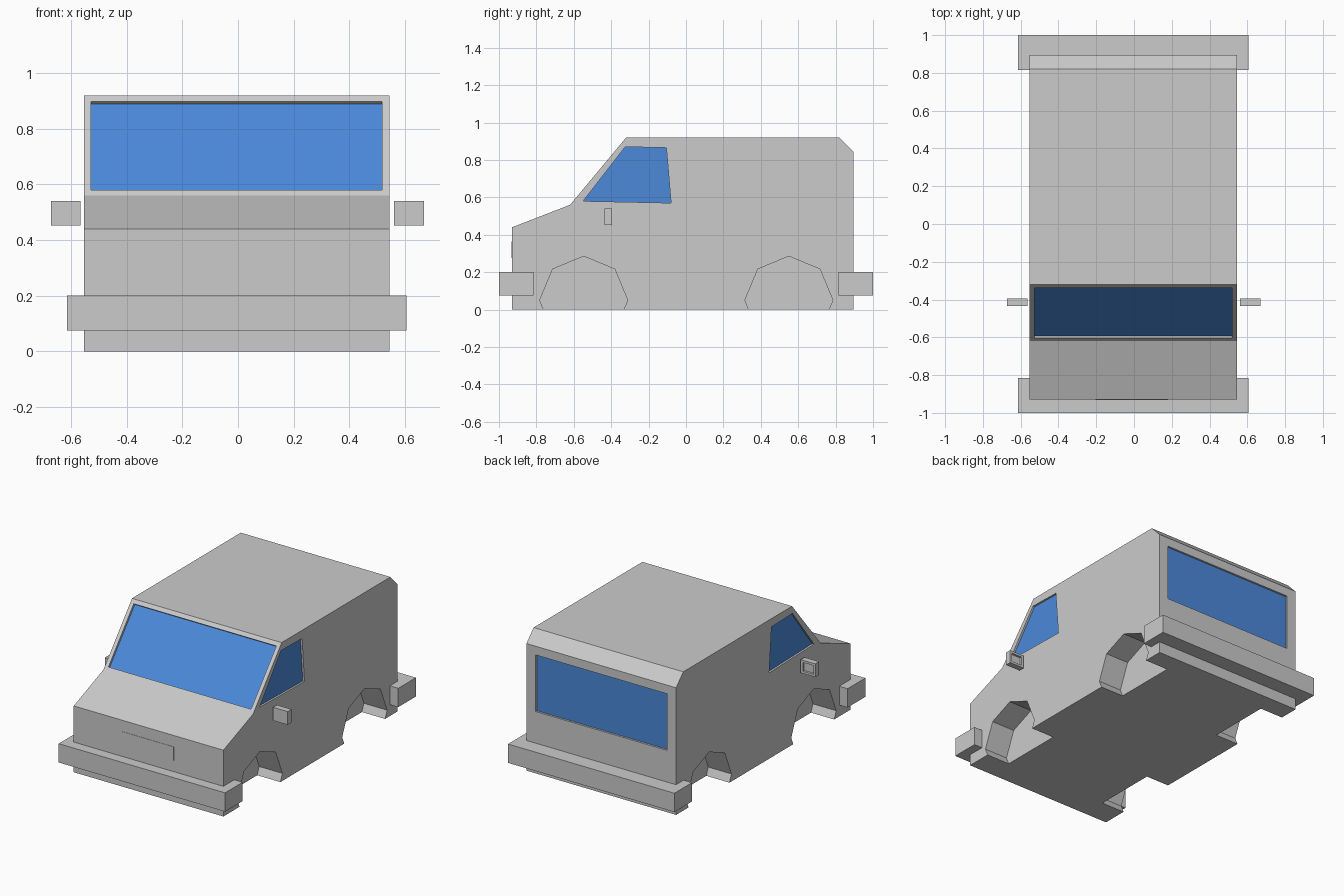
import bpy, bmesh, math
from mathutils import Vector

if "Cube" in bpy.data.objects:
    bpy.data.objects.remove(bpy.data.objects["Cube"])

CX, HW = -0.005, 0.549           # body centre line and half width

glass = bpy.data.materials.new("glass_blue")
glass.diffuse_color = (0.07, 0.25, 0.7, 1)
glass.use_nodes = True
glass.node_tree.nodes["Principled BSDF"].inputs["Base Color"].default_value = glass.diffuse_color


def prism(name, profile, x0, x1, mat=None):
    """Extrude a (y, z) profile along x."""
    bm = bmesh.new()
    face = bm.faces.new([bm.verts.new((x0, y, z)) for y, z in profile])
    ext = bmesh.ops.extrude_face_region(bm, geom=[face])
    bmesh.ops.translate(bm, vec=(x1 - x0, 0, 0),
                        verts=[v for v in ext["geom"] if isinstance(v, bmesh.types.BMVert)])
    bmesh.ops.recalc_face_normals(bm, faces=bm.faces)
    mesh = bpy.data.meshes.new(name)
    bm.to_mesh(mesh)
    bm.free()
    ob = bpy.data.objects.new(name, mesh)
    bpy.context.collection.objects.link(ob)
    if mat:
        mesh.materials.append(mat)
    return ob


def box(name, x, y, z, mat=None):
    return prism(name, [(y[0], z[0]), (y[1], z[0]), (y[1], z[1]), (y[0], z[1])], x[0], x[1], mat)


def cut(target, cutter):
    cutter.hide_render = True
    mod = target.modifiers.new("cut", "BOOLEAN")
    mod.operation, mod.solver, mod.object = "DIFFERENCE", "EXACT", cutter
    bpy.context.view_layer.objects.active = target
    bpy.ops.object.modifier_apply(modifier=mod.name)
    bpy.data.objects.remove(cutter)


def slab(a, b, normal, outer, inner):
    """Profile of a sheet along line a-b between two offsets on its normal."""
    a, b, n = Vector(a), Vector(b), Vector(normal).normalized()
    return [tuple(p) for p in (a + n * outer, b + n * outer, b + n * inner, a + n * inner)]


# Body shell
body = prism("body", [(-0.93, 0), (-0.93, 0.44), (-0.62, 0.56), (-0.32, 0.92),
                      (0.82, 0.92), (0.895, 0.843), (0.895, 0)], CX - HW, CX + HW)

# Wheel arches: octagonal pockets on both sides
for cy in (-0.547, 0.55):
    octagon = [(cy + 0.235 * math.cos(i * math.pi / 4),
                0.05 + 0.235 * math.sin(i * math.pi / 4)) for i in range(8)]
    for s in (-1, 1):
        cut(body, prism("arch_cutter", octagon, CX + s * (HW - 0.17), CX + s * (HW + 0.1)))

# Windscreen, recessed in the sloped front
low, high, slope_n = (-0.603, 0.58), (-0.338, 0.898), (-0.36, 0.30)
cut(body, prism("cutter", slab(low, high, slope_n, 0.05, -0.016), CX - 0.523, CX + 0.523))
prism("windscreen", slab(low, high, slope_n, -0.014, -0.022), CX - 0.523, CX + 0.523, glass)

# Side windows
side = [(-0.55, 0.58), (-0.325, 0.87), (-0.105, 0.865), (-0.08, 0.57)]
for s, label in ((-1, "left"), (1, "right")):
    cut(body, prism("cutter", side, CX + s * (HW - 0.015), CX + s * (HW + 0.1)))
    prism(label + "_side_window", side, CX + s * (HW - 0.02), CX + s * (HW - 0.013), glass)

# Rear window
rx, rz = (CX - 0.482, CX + 0.482), (0.41, 0.785)
cut(body, box("cutter", rx, (0.88, 1.0), rz))
box("rear_window", rx, (0.875, 0.882), rz, glass)

# Front plate and bumpers
box("front_plate", (-0.205, 0.18), (-0.932, -0.92), (0.275, 0.365))
box("front_bumper", (-0.615, 0.605), (-1.0, -0.815), (0.075, 0.2))
box("rear_bumper", (-0.615, 0.605), (0.815, 1.0), (0.075, 0.2))

# Door mirrors with a recessed rear face
for label, x0, x1 in (("left", -0.672, -0.565), ("right", 0.561, 0.669)):
    mirror = box(label + "_door_mirror", (x0, x1), (-0.435, -0.395), (0.452, 0.54))
    cut(mirror, box("cutter", (x0 + 0.015, x1 - 0.015), (-0.41, -0.3), (0.467, 0.525)))
